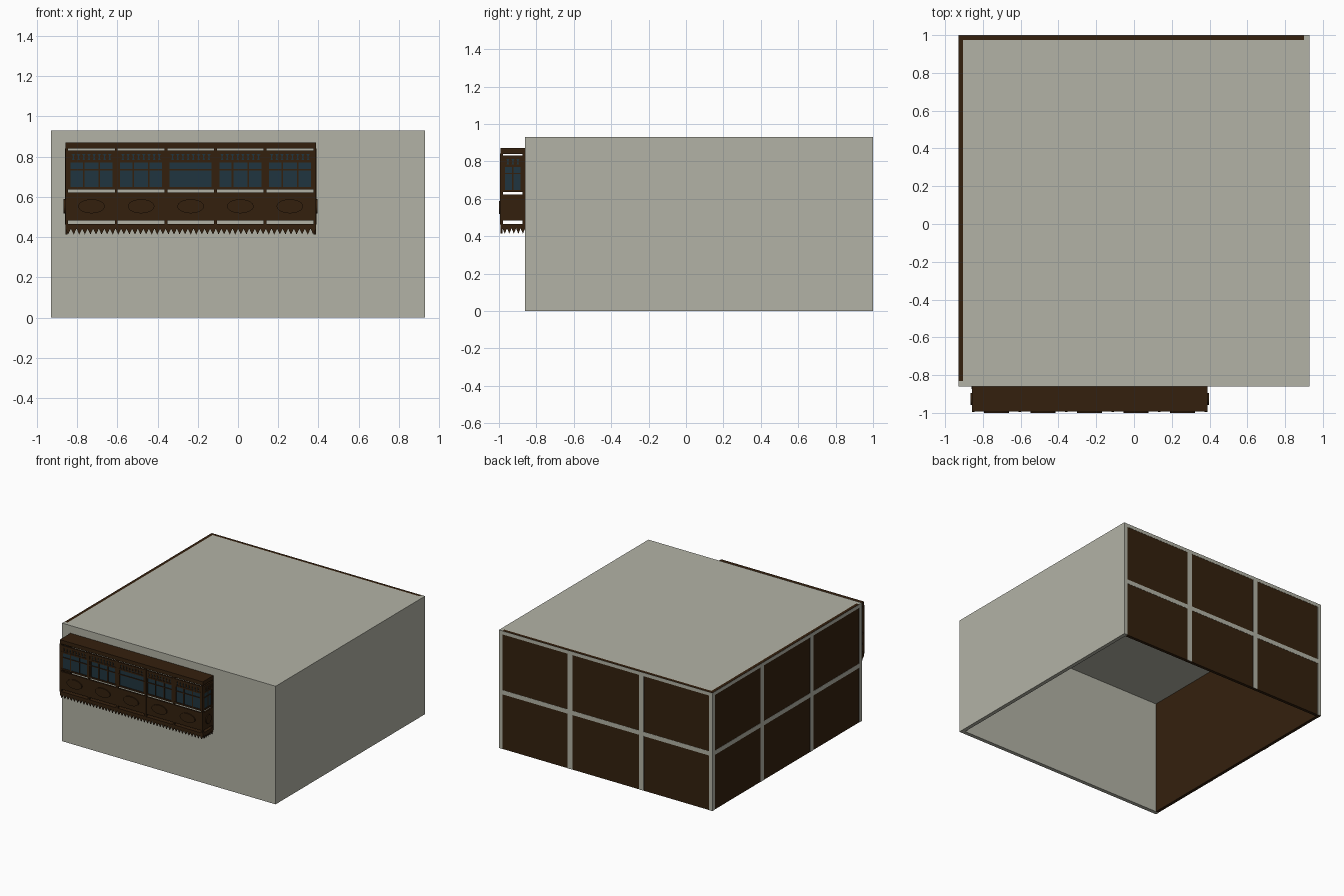
import bpy, bmesh, math

if "Cube" in bpy.data.objects:
    bpy.data.objects.remove(bpy.data.objects["Cube"])


def material(name, rgb):
    m = bpy.data.materials.new(name)
    m.diffuse_color = (*rgb, 1)
    m.use_nodes = True
    m.node_tree.nodes["Principled BSDF"].inputs["Base Color"].default_value = m.diffuse_color
    return m


GREY = material("grey plaster", (0.45, 0.45, 0.38))
BROWN = material("dark brown wood", (0.034, 0.0145, 0.0042))
GLASS = material("dark blue glass", (0.0145, 0.036, 0.05))

parts = {}


def prism(part, mat, pts, d0, d1, place):
    """Extrude a (u, z) outline from depth d0 to d1, placed on a side by place(u, d)."""
    bm = parts.setdefault(part, (bmesh.new(), mat))[0]
    a = [bm.verts.new((*place(u, d0), z)) for u, z in pts]
    b = [bm.verts.new((*place(u, d1), z)) for u, z in pts]
    bm.faces.new(a)
    bm.faces.new(b[::-1])
    n = len(pts)
    for i in range(n):
        j = (i + 1) % n
        bm.faces.new((a[j], a[i], b[i], b[j]))


def rect(part, mat, u0, u1, z0, z1, d0, d1, place):
    prism(part, mat, [(u0, z0), (u1, z0), (u1, z1), (u0, z1)], d0, d1, place)


def box(part, mat, x0, x1, y0, y1, z0, z1):
    rect(part, mat, x0, x1, z0, z1, y0, y1, lambda u, d: (u, d))


def oval(u, z, ru, rz, n):
    return [(u + ru * math.cos(2 * math.pi * i / n),
             z + rz * math.sin(2 * math.pi * i / n)) for i in range(n)]


# Main hall, open underneath: grey front, right side and roof
H = 0.93
box("front_wall", GREY, -0.93, 0.93, -0.86, -0.83, 0, H)
box("right_wall", GREY, 0.90, 0.93, -0.83, 1.0, 0, H)
box("roof", GREY, -0.904, 0.90, -0.83, 0.974, 0.90, H)

# Brown infill walls on the left and back
box("left_infill", BROWN, -0.928, -0.904, -0.83, 0.998, 0, H)
box("back_infill", BROWN, -0.904, 0.90, 0.974, 0.998, 0, H)


# Grey lattice of three columns and two rows over the brown walls
def lattice(part, lo, hi, place):
    w = hi - lo
    for c, half in ((0.015, 0.015), (w / 3, 0.021), (2 * w / 3, 0.021), (w - 0.015, 0.015)):
        rect(part, GREY, lo + c - half, lo + c + half, 0, 0.928, 0, 0.004, place)
    for z0, z1 in ((0.43, 0.464), (0.902, 0.928)):
        rect(part, GREY, lo, hi, z0, z1, 0.0005, 0.0038, place)


lattice("back_lattice", -0.93, 0.93, lambda u, d: (u, 1.0 - d))
lattice("left_lattice", -0.86, 1.0, lambda u, d: (-0.93 + d, u))

# Hanging bay: slabs for the cornice and floor
XL, XR, YF, YB = -0.858, 0.388, -0.992, -0.86
box("bay_cornice", BROWN, XL, XR, YF, YB, 0.839, 0.870)
box("bay_floor", BROWN, XL, XR, YF, YB, 0.440, 0.464)


def bay_panel(u0, u1, place, lights):
    """One bay section between two posts, from frieze to lower panel."""
    c, w = (u0 + u1) / 2, u1 - u0
    # glazing and its bars
    rect("bay_glass", GLASS, u0, u1, 0.645, 0.825, 0.005, 0.008, place)
    for z0, z1 in ((0.812, 0.830), (0.770, 0.782), (0.732, 0.738), (0.636, 0.648)):
        rect("window_rails", BROWN, u0, u1, z0, z1, 0, 0.012, place)
    for s in (0.0, 1.0):
        m = u0 + 0.006 + s * (w - 0.012)
        rect("window_bars", BROWN, m - 0.006, m + 0.006, 0.645, 0.815, 0.001, 0.011, place)
    for i in range(1, lights):
        m = u0 + w * i / lights
        rect("window_bars", BROWN, m - 0.004, m + 0.004, 0.645, 0.775, 0.001, 0.011, place)
    # row of small discs in the frieze
    n = max(2, round(w / 0.025))
    for i in range(n):
        prism("frieze_discs", BROWN, oval(u0 + w * (i + 0.5) / n, 0.797, 0.011, 0.017, 8),
              0.001, 0.007, place)
    # lower panel with raised oval
    rect("lower_panels", BROWN, u0, u1, 0.483, 0.622, 0, 0.012, place)
    prism("oval_medallions", BROWN, oval(c, 0.553, min(0.066, w * 0.3), 0.035, 28),
          -0.008, 0.001, place)


def post(u, place):
    rect("bay_posts", BROWN, u - 0.007, u + 0.007, 0.462, 0.841, -0.002, 0.013, place)


def fringe(u0, u1, n, place):
    p = (u1 - u0) / n
    for i in range(n):
        a = u0 + i * p
        prism("fringe_teeth", BROWN, [(a, 0.442), (a + p / 2, 0.413), (a + p, 0.442)],
              0.001, 0.010, place)


# Front of the bay: five sections
def front(u, d):
    return (u, YF + d)


step = (XR - XL - 0.014) / 5
for i in range(6):
    u = XL + 0.007 + i * step
    post(u, front)
    if i < 5:
        bay_panel(u + 0.007, u + step - 0.007, front, 1 if i == 2 else 3)
fringe(XL, XR, 45, front)

# Both ends of the bay
for x, s in ((XL, 1), (XR, -1)):
    def end(u, d, x=x, s=s):
        return (x + s * d, u)
    bay_panel(YF + 0.013, YB - 0.012, end, 2)
    post(YB - 0.007, end)
    fringe(YF + 0.011, YB, 5, end)

# Turn every part into an object
for name, (bm, mat) in parts.items():
    bmesh.ops.recalc_face_normals(bm, faces=bm.faces[:])
    me = bpy.data.meshes.new(name)
    bm.to_mesh(me)
    bm.free()
    me.materials.append(mat)
    bpy.context.collection.objects.link(bpy.data.objects.new(name, me))
